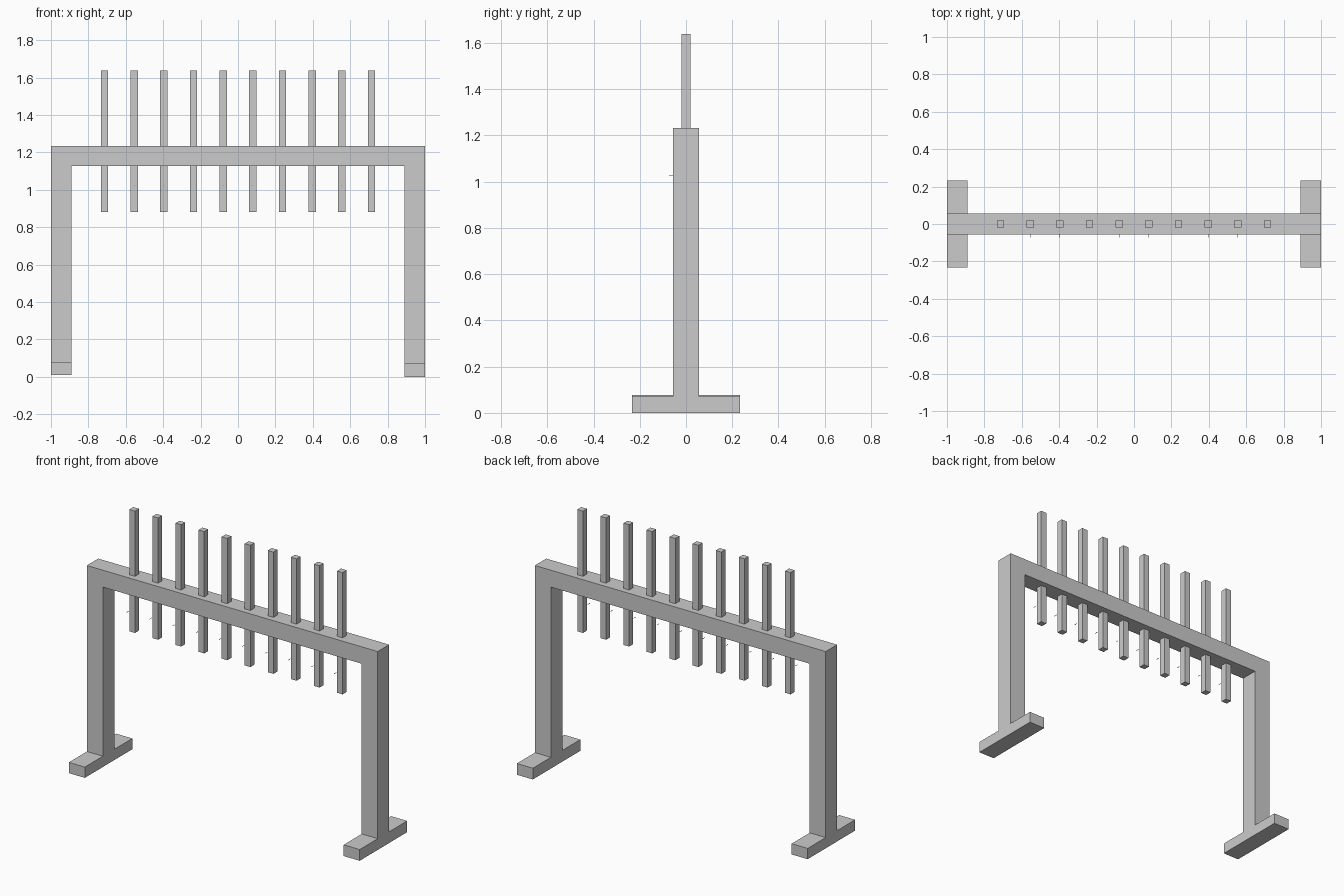
import bpy, bmesh
from mathutils import Vector, Matrix

if "Cube" in bpy.data.objects:
    bpy.data.objects.remove(bpy.data.objects["Cube"])

HALF, LEG_IN = 1.0, 0.89
BEAM_BOTTOM, BEAM_TOP = 1.128, 1.233
DEPTH, FOOT = 0.056, 0.233


def finish(name, bm):
    bmesh.ops.recalc_face_normals(bm, faces=bm.faces)
    mesh = bpy.data.meshes.new(name)
    bm.to_mesh(mesh)
    bm.free()
    obj = bpy.data.objects.new(name, mesh)
    bpy.context.collection.objects.link(obj)
    return obj


def box(name, center, size):
    bm = bmesh.new()
    bmesh.ops.create_cube(bm, size=1, matrix=Matrix.Diagonal((*size, 1)))
    obj = finish(name, bm)
    obj.location = center
    return obj


# Frame: arch profile with a separate patch at the bottom of each leg
bm = bmesh.new()
(l_bot, l_top), (r_bot, r_top) = (0.01, 0.077), (0.0, 0.07)
outline = [(-HALF, l_top), (-LEG_IN, l_top), (-LEG_IN, BEAM_BOTTOM), (LEG_IN, BEAM_BOTTOM),
           (LEG_IN, r_top), (HALF, r_top), (HALF, BEAM_TOP), (-HALF, BEAM_TOP)]
v = [bm.verts.new((x, -DEPTH, z)) for x, z in outline]
bm.faces.new(v)
for a, b, bottom in ((v[0], v[1], l_bot), (v[4], v[5], r_bot)):
    low = [bm.verts.new((p.co.x, -DEPTH, bottom)) for p in (a, b)]
    bm.faces.new((low[0], low[1], b, a))
ext = bmesh.ops.extrude_face_region(bm, geom=bm.faces[:])
bmesh.ops.translate(bm, vec=(0, 2 * DEPTH, 0),
                    verts=[g for g in ext["geom"] if isinstance(g, bmesh.types.BMVert)])
bmesh.ops.recalc_face_normals(bm, faces=bm.faces)

# Feet: pull the leg patches out to front and back
patches = [f for f in bm.faces
           if abs(f.normal.y) > 0.9 and f.calc_center_median().z < 0.08]
for face in bmesh.ops.extrude_discrete_faces(bm, faces=patches)["faces"]:
    for p in face.verts:
        p.co.y = FOOT if p.co.y > 0 else -FOOT
finish("frame", bm)

# Row of upright slats through the beam, each with a tiny pin in front
for i in range(10):
    x = -0.714 + i * 1.428 / 9
    box(f"slat_{i + 1}", Vector((x, 0, 1.26)), (0.039, 0.039, 0.757))
    box(f"pin_{i + 1}", Vector((x, -0.063, 1.025)), (0.002, 0.021, 0.002))
